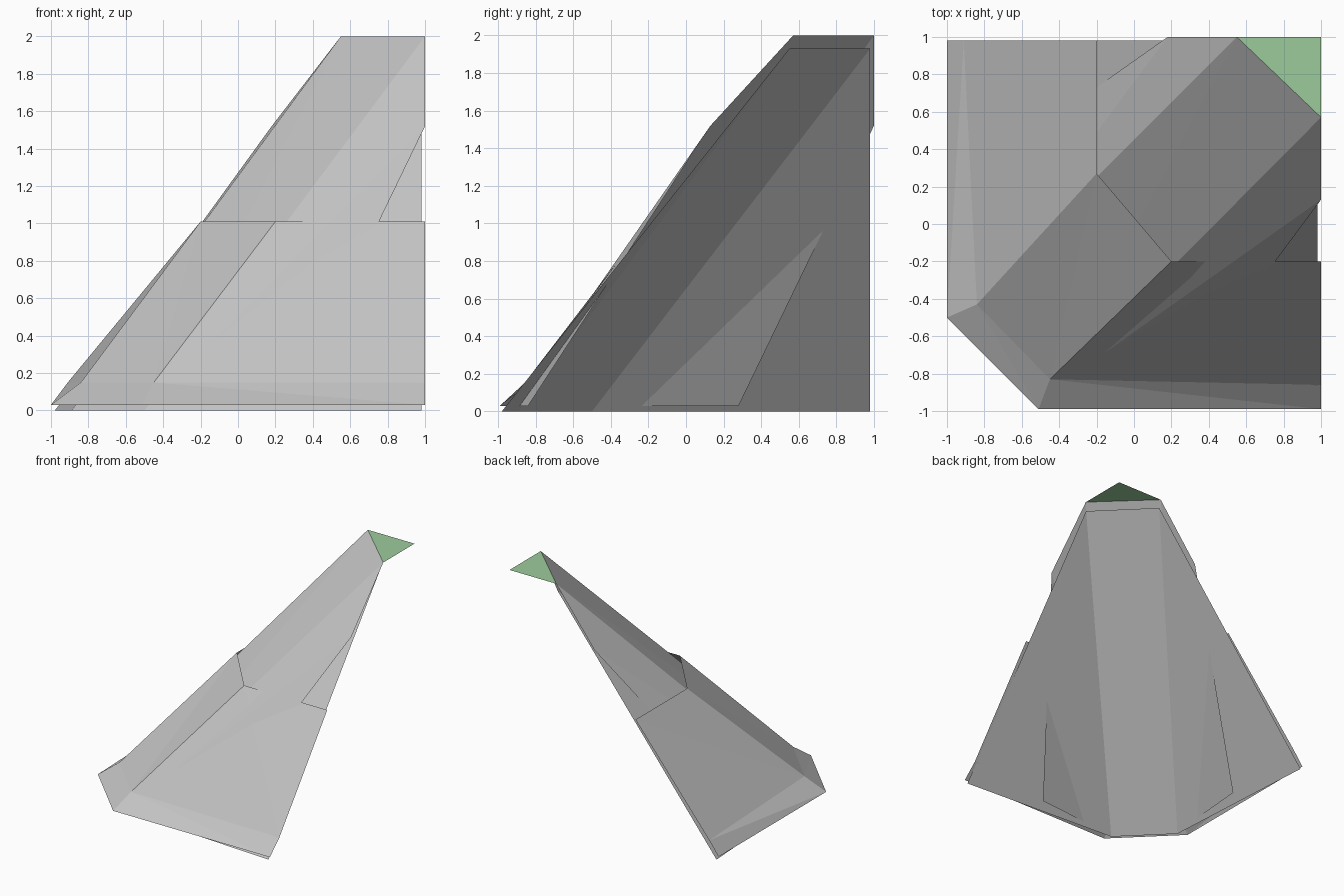
import bpy

if "Cube" in bpy.data.objects:
    bpy.data.objects.remove(bpy.data.objects["Cube"])

# Materials
def material(name, rgb):
    m = bpy.data.materials.new(name)
    m.diffuse_color = (*rgb, 1)
    m.use_nodes = True
    m.node_tree.nodes["Principled BSDF"].inputs["Base Color"].default_value = m.diffuse_color
    return m

stone = material("grey_stone", (0.55, 0.55, 0.55))
grass = material("pale_green_grass", (0.33, 0.60, 0.33))


def swap(p):
    """Mirror a point across the diagonal through the corner."""
    return (p[1], p[0], p[2])


def add_shell(name, verts, faces, mat):
    mesh = bpy.data.meshes.new(name)
    mesh.from_pydata(verts, [], faces)
    mesh.materials.append(mat)
    obj = bpy.data.objects.new(name, mesh)
    bpy.context.collection.objects.link(obj)
    return obj


def corner_rows(name, rows):
    """Stack open rows of four points: left end, left corner, front corner, front end."""
    verts = [p for row in rows for p in row]
    faces = []
    for r in range(len(rows) - 1):
        for i in range(3):
            a, b = 4 * r + i, 4 * r + i + 1
            faces += [(a, b, a + 4), (b, b + 4, a + 4)]
    return add_shell(name, verts, faces, stone)


def symmetric_row(end, corner):
    return [end, corner, swap(corner), swap(end)]


# Inner cliff slope, open at the back and below
corner_rows("inner_cliff", [
    symmetric_row((-0.98, 0.98, 0), (-0.89, -0.5, 0)),
    symmetric_row((0.55, 0.98, 1.93), (0.55, 0.98, 1.93))[0:1]
    + [(0.55, 0.98, 1.93), (0.98, 0.55, 1.93), (0.98, 0.55, 1.93)],
]).data.validate()

# Lower rock layer with a bevelled foot
corner_rows("lower_rock", [
    [(-1, 0.98, 0.03), (-1, -0.5, 0.03), (-0.51, -0.99, 0.03), (1, -0.99, 0.03)],
    [(-0.91, 0.98, 0.15), (-0.84, -0.43, 0.15), (-0.45, -0.83, 0.15), (1, -0.86, 0.15)],
    [(-0.2, 0.98, 1.01), (-0.2, 0.27, 1.01), (0.2, -0.2, 1.01), (1, -0.2, 1.01)],
])

# Upper rock layer, running down behind the lower one
left = [(0.55, 1, 2), (0.18, 1, 1.52), (-0.84, 0.28, 0.03), (-0.90, -0.45, 0.03)]
front = [(1, 0.57, 2), (1, 0.13, 1.52), (0.28, -0.84, 0.03), (-0.47, -0.91, 0.03)]
add_shell("upper_rock", left + front,
          [(0, 1, 3), (1, 2, 3), (4, 7, 5), (5, 7, 6), (0, 3, 7), (0, 7, 4)], stone)

# Grass on the flat top
add_shell("grass_top", [(0.55, 1, 2), (1, 0.57, 2), (1, 1, 2)], [(0, 1, 2)], grass)
